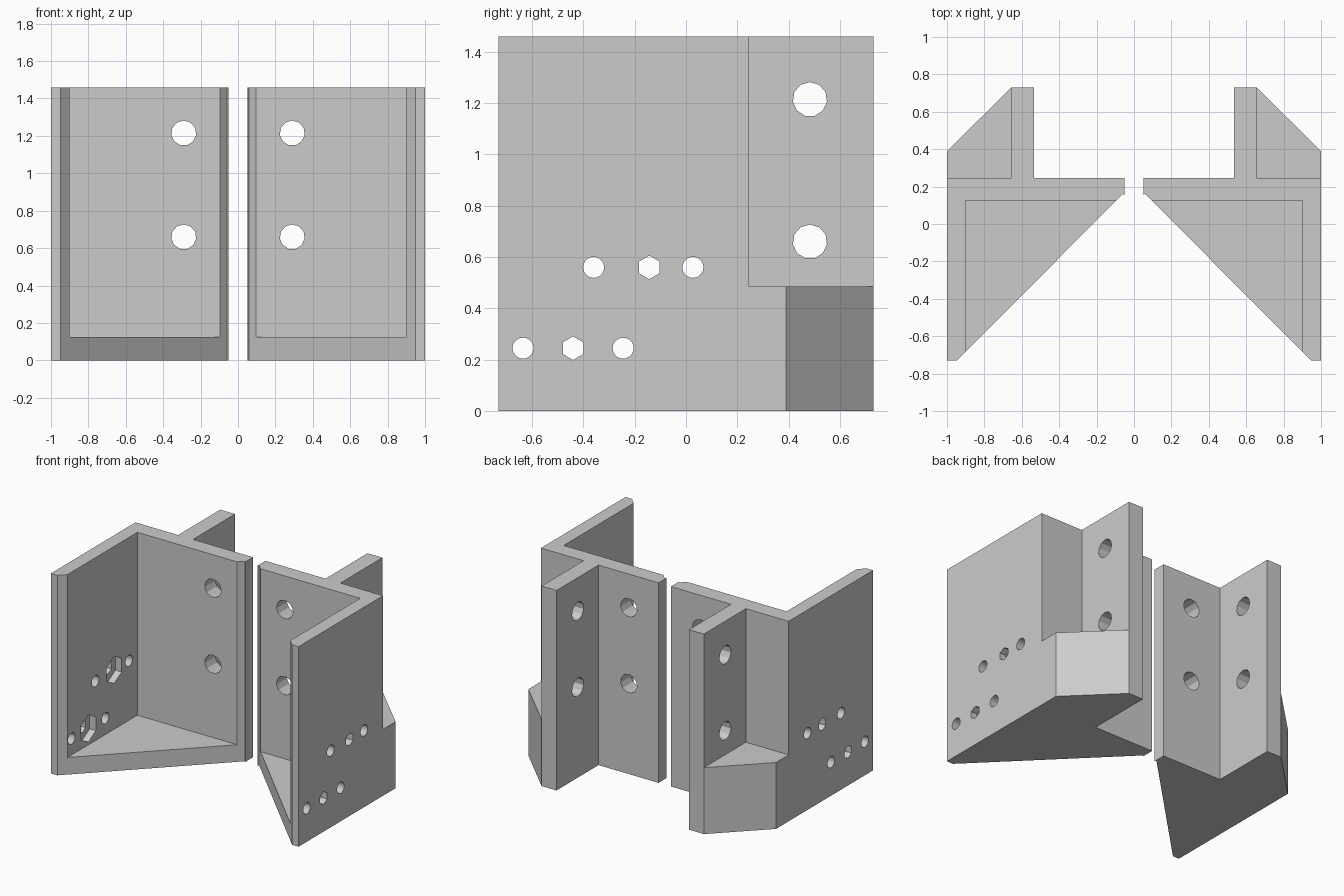
import bpy, bmesh, math

cube = bpy.data.objects.get("Cube")
if cube:
    bpy.data.objects.remove(cube, do_unlink=True)

HEIGHT = 1.46

grey = bpy.data.materials.new("plain grey")
grey.use_nodes = True
colour = (0.6, 0.6, 0.6, 1)
grey.diffuse_color = colour
grey.node_tree.nodes["Principled BSDF"].inputs["Base Color"].default_value = colour


def prism(name, outline, lo, hi, axis="z"):
    """Extrude a 2D outline along an axis, from lo to hi."""
    place = {"x": lambda a, b, d: (d, a, b),
             "y": lambda a, b, d: (a, d, b),
             "z": lambda a, b, d: (a, b, d)}[axis]
    bm = bmesh.new()
    rings = [[bm.verts.new(place(a, b, d)) for a, b in outline] for d in (lo, hi)]
    for ring in rings:
        bm.faces.new(ring)
    n = len(outline)
    for i in range(n):
        j = (i + 1) % n
        bm.faces.new((rings[0][i], rings[0][j], rings[1][j], rings[1][i]))
    bmesh.ops.recalc_face_normals(bm, faces=bm.faces)
    mesh = bpy.data.meshes.new(name)
    bm.to_mesh(mesh)
    bm.free()
    mesh.materials.append(grey)
    obj = bpy.data.objects.new(name, mesh)
    bpy.context.scene.collection.objects.link(obj)
    return obj


def rect(a0, a1, b0, b1):
    return [(a0, b0), (a1, b0), (a1, b1), (a0, b1)]


def ring(a, b, radius, sides):
    turns = [math.tau * i / sides for i in range(sides)]
    return [(a + radius * math.sin(t), b + radius * math.cos(t)) for t in turns]


# Full-height bracket outline seen from above
bracket = prism("left_bracket", [
    (0.05, 0.245), (0.535, 0.245), (0.535, 0.73), (0.655, 0.73), (1, 0.39),
    (1, -0.73), (0.948, -0.73), (0.058, 0.162), (0.05, 0.153)], 0, HEIGHT)

# Space above the floor, and space above the rear gusset
cutters = [
    prism("floor_space", rect(-0.2, 0.9, -1, 0.125), 0.125, 2),
    prism("gusset_space", rect(0.655, 1.2, 0.245, 1), 0.485, 2),
]

# Large bolt holes in the back wall and the rear fin
for z in (0.66, 1.215):
    cutters.append(prism("wall_hole", ring(0.29, z, 0.067, 11), 0.05, 0.4, "y"))
    cutters.append(prism("fin_hole", ring(0.483, z, 0.067, 11), 0.45, 0.75, "x"))

# Rows of small holes in the side wall, with a nut pocket in the middle
for z, ys in ((0.245, (-0.635, -0.44, -0.245)), (0.56, (-0.36, -0.143, 0.027))):
    for y, sides in zip(ys, (20, 6, 20)):
        radius = 0.046 if sides == 6 else 0.041
        cutters.append(prism("side_hole", ring(y, z, radius, sides), 0.8, 1.1, "x"))
    cutters.append(prism("nut_pocket", ring(ys[1], z, 0.1, 6), 0.8, 0.95, "x"))

for cutter in cutters:
    cutter.hide_render = True
    mod = bracket.modifiers.new(cutter.name, "BOOLEAN")
    mod.operation = "DIFFERENCE"
    mod.solver = "EXACT"
    mod.object = cutter

# Bake the cuts and discard the cutters
bpy.context.view_layer.update()
graph = bpy.context.evaluated_depsgraph_get()
baked = bpy.data.meshes.new_from_object(bracket.evaluated_get(graph))
bracket.modifiers.clear()
bracket.data = baked
for cutter in cutters:
    bpy.data.objects.remove(cutter, do_unlink=True)

# Mirrored partner
bm = bmesh.new()
bm.from_mesh(baked)
for v in bm.verts:
    v.co.x = -v.co.x
bmesh.ops.reverse_faces(bm, faces=bm.faces)
mirrored = bpy.data.meshes.new("right_bracket")
bm.to_mesh(mirrored)
bm.free()
if not mirrored.materials:
    mirrored.materials.append(grey)
partner = bpy.data.objects.new("right_bracket", mirrored)
bpy.context.scene.collection.objects.link(partner)
